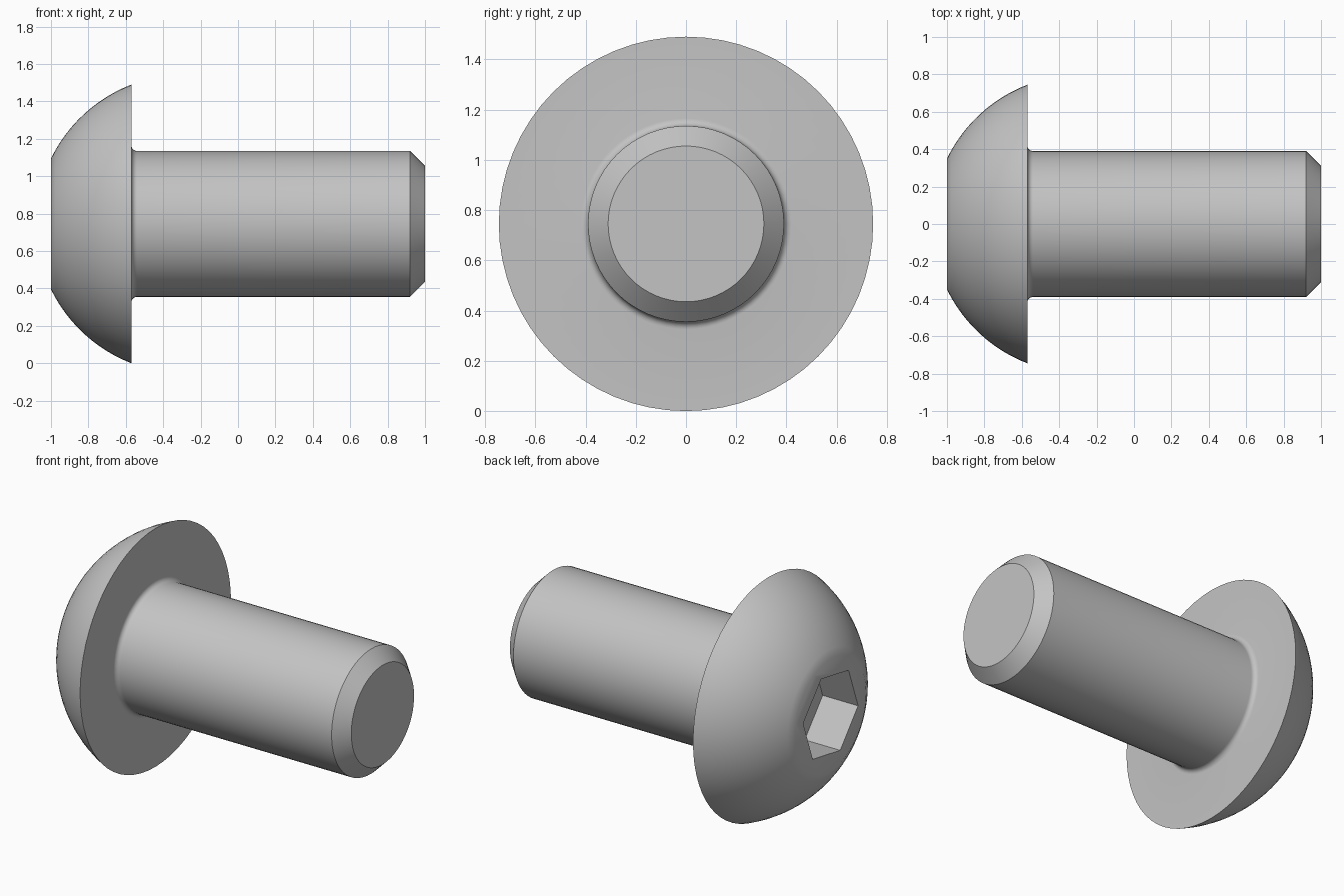
import bpy, bmesh
from math import sin, cos, pi, radians, hypot, atan2
from mathutils import Matrix, Vector

if "Cube" in bpy.data.objects:
    bpy.data.objects.remove(bpy.data.objects["Cube"])

AXIS_Z = 0.745
HEAD_R, FLAT_R, SHANK_R = 0.745, 0.35, 0.39
HEAD_X = -0.57            # underside of the head
FILLET = 0.03
SOCKET_R, SOCKET_DEPTH = 0.275, 0.245

steel = bpy.data.materials.new("steel grey")
steel.use_nodes = True
steel.diffuse_color = (0.55, 0.55, 0.55, 1)
steel.node_tree.nodes["Principled BSDF"].inputs["Base Color"].default_value = steel.diffuse_color


def add_object(name, bm):
    bmesh.ops.recalc_face_normals(bm, faces=bm.faces)
    mesh = bpy.data.meshes.new(name)
    bm.to_mesh(mesh)
    bm.free()
    mesh.materials.append(steel)
    obj = bpy.data.objects.new(name, mesh)
    bpy.context.collection.objects.link(obj)
    return obj


# Profile (x, radius): domed head as an arc centred on the axis
centre = 0.718
dome_r = hypot(centre, FLAT_R)
start = atan2(FLAT_R, centre)
end = atan2(HEAD_R, centre - 0.43)
profile = []
for i in range(13):
    a = start + (end - start) * i / 12
    profile.append((centre - 1 - dome_r * cos(a), dome_r * sin(a)))

# Fillet under the head, then the shank and its chamfered tip
for i in range(7):
    a = pi / 2 * i / 6
    profile.append((HEAD_X + FILLET * (1 - cos(a)), SHANK_R + FILLET * (1 - sin(a))))
profile += [(0.92, SHANK_R), (1.0, 0.31)]

# Lathe the profile around the long axis and close both ends
bm = bmesh.new()
verts = [bm.verts.new((x, 0, AXIS_Z + r)) for x, r in profile]
edges = [bm.edges.new(pair) for pair in zip(verts, verts[1:])]
bmesh.ops.spin(bm, geom=verts + edges, cent=(0, 0, AXIS_Z), axis=(1, 0, 0),
               angle=2 * pi, steps=64, use_merge=True)
bmesh.ops.remove_doubles(bm, verts=bm.verts, dist=0.0001)
bmesh.ops.holes_fill(bm, edges=[e for e in bm.edges if e.is_boundary], sides=0)
screw = add_object("button_head_screw", bm)

# Hexagonal socket cutter, slightly turned about the axis
bm = bmesh.new()
ring = [bm.verts.new((-1.2, SOCKET_R * cos(a), AXIS_Z + SOCKET_R * sin(a)))
        for a in (radians(10 + 60 * k) for k in range(6))]
face = bm.faces.new(ring)
extruded = bmesh.ops.extrude_face_region(bm, geom=[face])["geom"]
bmesh.ops.translate(bm, vec=Vector((0.2 + SOCKET_DEPTH, 0, 0)),
                    verts=[g for g in extruded if isinstance(g, bmesh.types.BMVert)])
cutter = add_object("socket_cutter", bm)
cutter.hide_render = True

# Cut the socket, then smooth the round surfaces
cut = screw.modifiers.new("socket", "BOOLEAN")
cut.operation = "DIFFERENCE"
cut.solver = "EXACT"
cut.object = cutter
bpy.ops.object.select_all(action="DESELECT")
bpy.context.view_layer.objects.active = screw
screw.select_set(True)
bpy.ops.object.modifier_apply(modifier=cut.name)
bpy.data.objects.remove(cutter)
bpy.ops.object.shade_smooth_by_angle(angle=radians(30))
